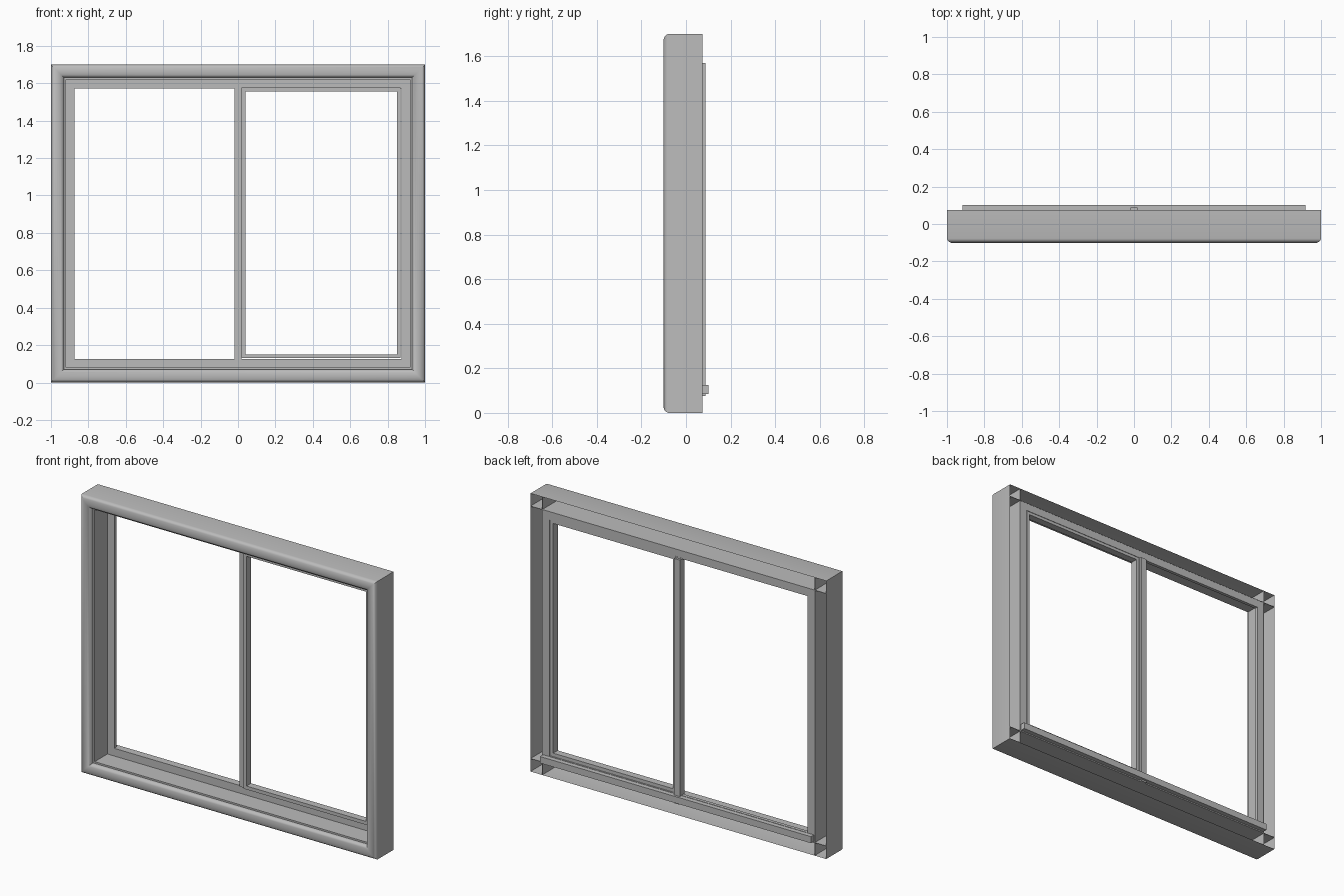
import bpy, bmesh, math

cube = bpy.data.objects.get("Cube")
if cube:
    bpy.data.objects.remove(cube, do_unlink=True)

# Painted grey finish
grey = bpy.data.materials.new("light_grey_paint")
grey.use_nodes = True
COLOUR = (0.5, 0.5, 0.5, 1)
grey.diffuse_color = COLOUR
grey.node_tree.nodes["Principled BSDF"].inputs["Base Color"].default_value = COLOUR
grey.node_tree.nodes["Principled BSDF"].inputs["Roughness"].default_value = 0.6

HEIGHT = 1.7
BACK = 0.074
FRONT = -0.102
WALL = 0.08       # distance from casing edge to the lining


def finish(name, bm):
    mesh = bpy.data.meshes.new(name)
    bm.to_mesh(mesh)
    bm.free()
    mesh.materials.append(grey)
    obj = bpy.data.objects.new(name, mesh)
    bpy.context.collection.objects.link(obj)
    return obj


def box(name, x, y, z):
    bm = bmesh.new()
    bmesh.ops.create_cube(bm, size=1)
    for v in bm.verts:
        for axis, (low, high) in enumerate((x, y, z)):
            v.co[axis] = high if v.co[axis] > 0 else low
    return finish(name, bm)


def mitred_frame(name, x, z, profile, closed=True):
    """Sweep (inset, y) points round a rectangle with mitred corners."""
    bm = bmesh.new()
    rings = []
    for inset, y in profile:
        a, b = x[0] + inset, x[1] - inset
        c, d = z[0] + inset, z[1] - inset
        rings.append([bm.verts.new(p) for p in
                      ((a, y, c), (b, y, c), (b, y, d), (a, y, d))])
    count = len(rings)
    for i in range(count if closed else count - 1):
        r, s = rings[i], rings[(i + 1) % count]
        for k in range(4):
            n = (k + 1) % 4
            bm.faces.new((r[k], r[n], s[n], s[k]))
    bmesh.ops.recalc_face_normals(bm, faces=bm.faces)
    return finish(name, bm)


def flat_frame(name, x, z, width, y):
    return mitred_frame(name, x, z,
                        [(0, y[0]), (width, y[0]), (width, y[1]), (0, y[1])])


# Outer casing: open-backed shell with a rounded front moulding
steps = 10
moulding = [(0, BACK)]
for i in range(steps + 1):
    t = math.pi * i / steps
    moulding.append((0.035 - 0.035 * math.cos(t), -0.077 + (FRONT + 0.077) * math.sin(t)))
moulding += [(0.07, -0.07), (WALL, -0.07)]
casing = mitred_frame("outer_casing", (-1, 1), (0, HEIGHT), moulding, closed=False)
# Open shell: make sure the normals point outwards
bm = bmesh.new()
bm.from_mesh(casing.data)
top = max(bm.faces, key=lambda f: f.calc_center_median().z)
if top.normal.z < 0:
    bmesh.ops.reverse_faces(bm, faces=bm.faces)
bm.to_mesh(casing.data)
bm.free()
bpy.context.view_layer.objects.active = casing
casing.select_set(True)
bpy.ops.object.shade_smooth_by_angle(angle=math.radians(40))
casing.select_set(False)

# Lining boards run full length and cross at the corners
THIN = 0.003
depth = (-0.07, BACK)
for side, s in (("right", -1), ("left", 1)):
    edge = s * (1 - WALL)
    box(side + "_lining", sorted((edge, edge + s * THIN)), depth, (0.001, HEIGHT - 0.001))
box("bottom_lining", (-0.999, 0.999), depth, (WALL - THIN, WALL))
box("top_lining", (-0.999, 0.999), depth, (HEIGHT - WALL, HEIGHT - WALL + THIN))

# Fixed frame around the whole opening
flat_frame("fixed_frame", (-0.92, 0.92), (WALL, HEIGHT - WALL), 0.047, (0.053, BACK - 0.001))

# Sliding sash on the left half
flat_frame("sliding_sash", (0.018, 0.87), (0.13, 1.576), 0.021, (0.026, 0.07))

# Centre mullion with its rear cover strip
box("centre_mullion", (-0.02, 0.02), (0.045, BACK), (0.125, 1.578))
box("mullion_cover", (-0.02, 0.018), (BACK - 0.004, 0.088), (0.075, 1.57))

# Rear sill bar
box("rear_sill_bar", (-0.916, 0.916), (BACK - 0.004, 0.102), (0.085, 0.125))
